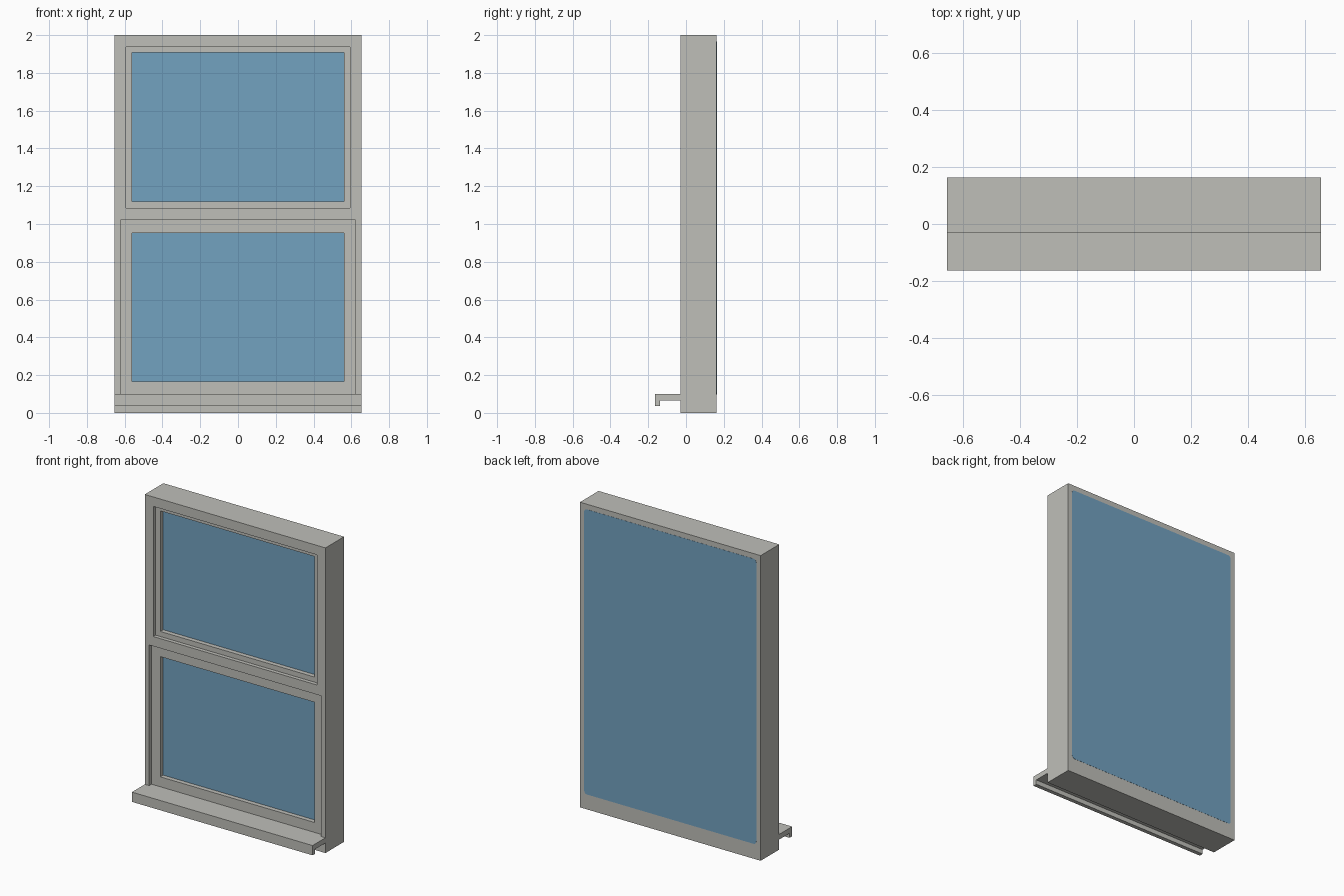
import bpy, bmesh, math

cube = bpy.data.objects.get("Cube")
if cube:
    bpy.data.objects.remove(cube, do_unlink=True)


def material(name, rgb):
    m = bpy.data.materials.new(name)
    m.use_nodes = True
    m.diffuse_color = (*rgb, 1)
    m.node_tree.nodes["Principled BSDF"].inputs["Base Color"].default_value = (*rgb, 1)
    return m


GREY = material("warm grey paint", (0.52, 0.52, 0.485))
BLUE = material("blue glass", (0.17, 0.36, 0.53))


def rect(half, z0, z1):
    return [(-half, z0), (half, z0), (half, z1), (-half, z1)]


def rounded_rect(half, z0, z1, r, steps=4):
    pts = []
    corners = [(half - r, z1 - r), (r - half, z1 - r), (r - half, z0 + r), (half - r, z0 + r)]
    for i, (cx, cz) in enumerate(corners):
        for k in range(steps + 1):
            a = math.pi / 2 * (i + k / steps)
            pts.append((cx + r * math.cos(a), cz + r * math.sin(a)))
    return pts


def extrude_outline(name, loops, place, depth, mat):
    """Fill an outline (first loop) with holes (other loops) and extrude it by depth."""
    bm = bmesh.new()
    edges = []
    for loop in loops:
        vs = [bm.verts.new(place(*p)) for p in loop]
        edges += [bm.edges.new((vs[i - 1], vs[i])) for i in range(len(vs))]
    bmesh.ops.triangle_fill(bm, use_beauty=True, edges=edges)
    ext = bmesh.ops.extrude_face_region(bm, geom=bm.faces[:], use_keep_orig=True)
    verts = [g for g in ext["geom"] if isinstance(g, bmesh.types.BMVert)]
    bmesh.ops.translate(bm, verts=verts, vec=depth)
    bmesh.ops.recalc_face_normals(bm, faces=bm.faces[:])
    me = bpy.data.meshes.new(name)
    bm.to_mesh(me)
    bm.free()
    me.materials.append(mat)
    ob = bpy.data.objects.new(name, me)
    bpy.context.collection.objects.link(ob)
    return ob


def plate(name, loops, y0, y1, mat):
    return extrude_outline(name, loops, lambda x, z: (x, y0, z), (0, y1 - y0, 0), mat)


# Openings and glass areas: half width, bottom, top
UPPER_OPENING = rect(0.593, 1.085, 1.938)
LOWER_OPENING = rect(0.623, 0.10, 1.022)
UPPER_GLASS = rect(0.56, 1.118, 1.908)
LOWER_GLASS = rect(0.56, 0.165, 0.953)
BACK = 0.1625

# Outer frame with both openings
plate("outer_frame", [rect(0.655, 0, 2), UPPER_OPENING, LOWER_OPENING], -0.03, BACK, GREY)

# Sashes set back in the openings, each with its pane
for side, opening, glass in (("upper", UPPER_OPENING, UPPER_GLASS),
                             ("lower", LOWER_OPENING, LOWER_GLASS)):
    plate(side + "_sash", [opening, glass], -0.005, BACK, GREY)
    plate(side + "_pane", [glass], 0.025, 0.035, BLUE)

# Large pane on the back
plate("back_pane", [rounded_rect(0.624, 0.098, 1.966, 0.02)], 0.155, 0.1635, BLUE)

# Sill with a drip lip, a profile swept across the width
sill = [(-0.03, 0.10), (-0.163, 0.10), (-0.163, 0.036), (-0.137, 0.036),
        (-0.137, 0.066), (-0.03, 0.066)]
extrude_outline("sill", [sill], lambda y, z: (-0.655, y, z), (1.31, 0, 0), GREY)
